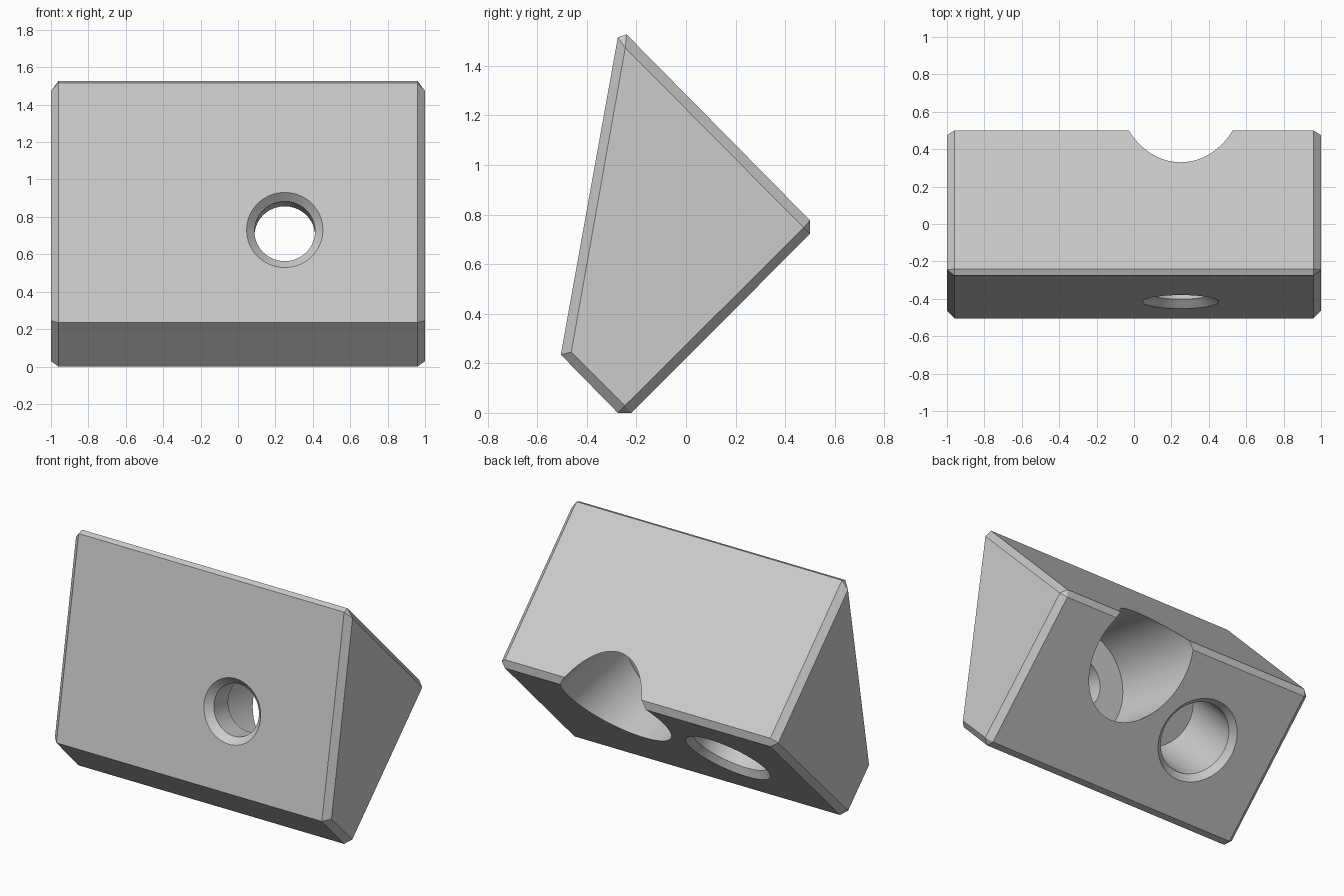
import bpy, bmesh, math
from mathutils import Vector, Matrix

cube = bpy.data.objects.get("Cube")
if cube:
    bpy.data.objects.remove(cube, do_unlink=True)

grey = bpy.data.materials.new("plain_grey")
grey.use_nodes = True
color = (0.6, 0.6, 0.6, 1)
grey.diffuse_color = color
grey.node_tree.nodes["Principled BSDF"].inputs["Base Color"].default_value = color


def make_object(name, bm):
    bmesh.ops.recalc_face_normals(bm, faces=bm.faces[:])
    mesh = bpy.data.meshes.new(name)
    bm.to_mesh(mesh)
    bm.free()
    mesh.materials.append(grey)
    obj = bpy.data.objects.new(name, mesh)
    bpy.context.collection.objects.link(obj)
    return obj


def bore_cutter(name, center, direction, profile, sides=96):
    """Revolve (depth, radius) pairs around an axis entering the block."""
    turn = Vector((0, 0, 1)).rotation_difference(Vector(direction).normalized())
    place = Matrix.Translation(center) @ turn.to_matrix().to_4x4()
    bm = bmesh.new()
    rings = []
    for depth, radius in profile:
        ring = []
        for i in range(sides):
            a = math.tau * i / sides
            p = Vector((radius * math.cos(a), radius * math.sin(a), depth))
            ring.append(bm.verts.new(place @ p))
        rings.append(ring)
    for low, high in zip(rings, rings[1:]):
        for i in range(sides):
            j = (i + 1) % sides
            bm.faces.new((low[i], low[j], high[j], high[i]))
    bm.faces.new(rings[0][::-1])
    bm.faces.new(rings[-1])
    cutter = make_object(name, bm)
    cutter.hide_render = True
    return cutter


# Block: chamfered section, closed by smaller end faces
section = [(-0.275, 1.515), (-0.24, 1.527), (0.5, 0.777), (0.5, 0.722),
           (-0.22, 0), (-0.275, 0), (-0.505, 0.235)]
end_face = [(-0.245, 1.473), (0.475, 0.747), (-0.247, 0.029), (-0.463, 0.245)]
bm = bmesh.new()
for side in (-1, 1):
    for y, z in section:
        bm.verts.new((side * 0.96, y, z))
    for y, z in end_face:
        bm.verts.new((side, y, z))
bmesh.ops.convex_hull(bm, input=bm.verts[:])
bmesh.ops.dissolve_limit(bm, angle_limit=math.radians(2),
                         verts=bm.verts[:], edges=bm.edges[:])
block = make_object("wedge_block", bm)

# Stepped through hole, square to the front face
tilt = math.radians(10)
through = bore_cutter(
    "through_hole_cutter", (0.25, -0.413, 0.73), (0, math.cos(tilt), -math.sin(tilt)),
    [(-0.04, 0.24), (0.04, 0.162), (0.19, 0.162), (0.19, 0.345), (2, 0.345)])

# Blind hole, square to the sloped underside
blind = bore_cutter(
    "blind_hole_cutter", (-0.4, 0.139, 0.36), (0, -1, 1),
    [(-0.04, 0.315), (0.04, 0.238), (0.53, 0.238)])

for cutter in (through, blind):
    mod = block.modifiers.new(cutter.name, "BOOLEAN")
    mod.operation = "DIFFERENCE"
    mod.solver = "EXACT"
    mod.object = cutter

bpy.ops.object.select_all(action="DESELECT")
block.select_set(True)
bpy.context.view_layer.objects.active = block
for mod in list(block.modifiers):
    bpy.ops.object.modifier_apply(modifier=mod.name)
for cutter in (through, blind):
    bpy.data.objects.remove(cutter, do_unlink=True)
bpy.ops.object.shade_smooth_by_angle(angle=math.radians(20))
